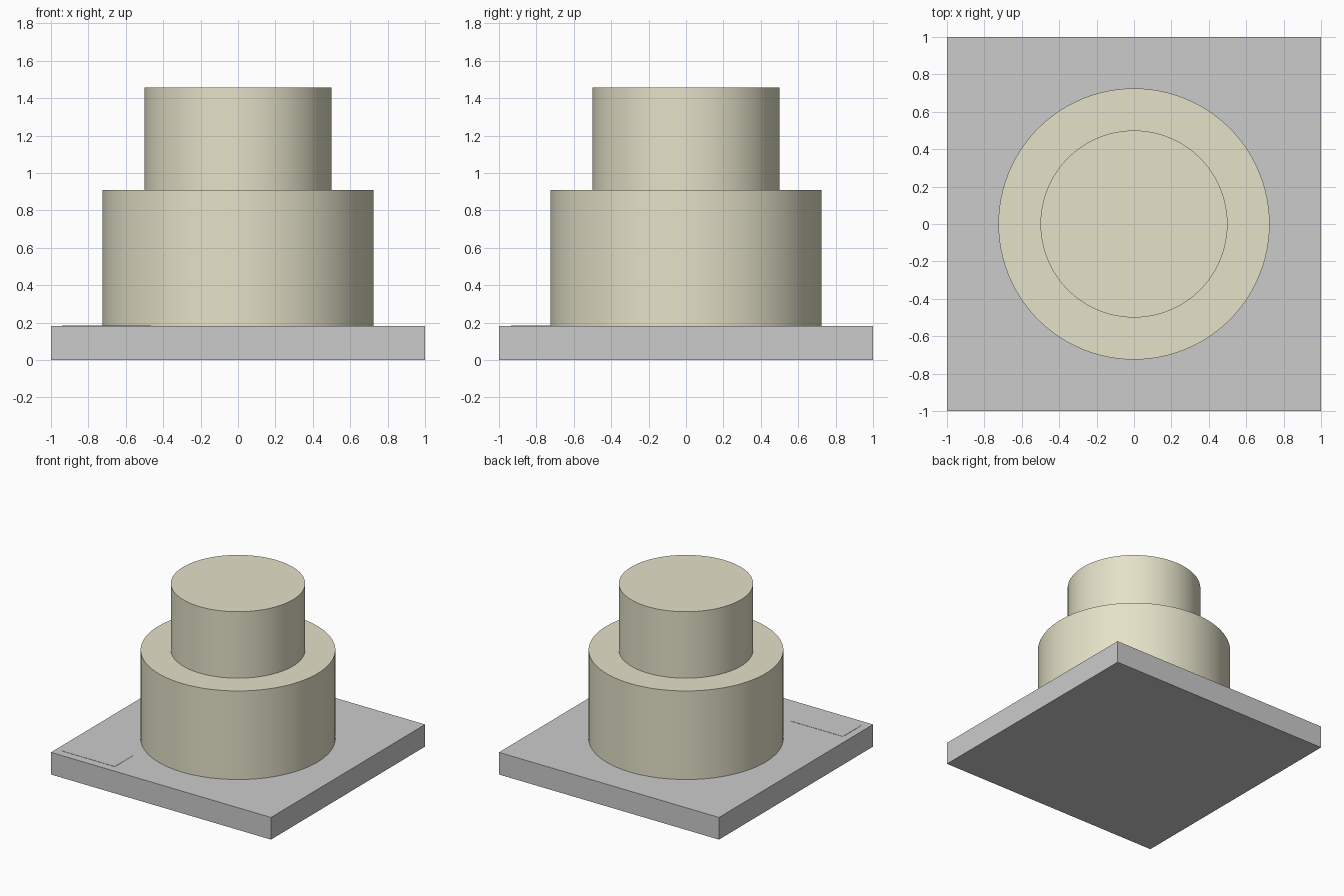
import bpy
import math

if "Cube" in bpy.data.objects:
    bpy.data.objects.remove(bpy.data.objects["Cube"])

icing = bpy.data.materials.new("icing")
icing.diffuse_color = (0.78, 0.76, 0.58, 1)
icing.use_nodes = True
icing.node_tree.nodes["Principled BSDF"].inputs["Base Color"].default_value = icing.diffuse_color


def box(name, x0, x1, y0, y1, z0, z1):
    bpy.ops.mesh.primitive_cube_add(
        size=1, location=((x0 + x1) / 2, (y0 + y1) / 2, (z0 + z1) / 2))
    ob = bpy.context.object
    ob.name = name
    ob.scale = (x1 - x0, y1 - y0, z1 - z0)
    bpy.ops.object.transform_apply(location=False, rotation=False, scale=True)
    return ob


def tier(name, radius, z0, z1):
    bpy.ops.mesh.primitive_cylinder_add(
        vertices=96, radius=radius, depth=z1 - z0, location=(0, 0, (z0 + z1) / 2))
    ob = bpy.context.object
    ob.name = name
    ob.data.materials.append(icing)
    bpy.ops.object.shade_smooth_by_angle(angle=math.radians(30))
    return ob


# Square cake board
board_top = 0.182
box("cake_board", -1, 1, -1, 1, 0, board_top)

# Two stacked round tiers
tier("bottom_tier", 0.725, board_top, 0.91)
tier("top_tier", 0.5, 0.91, 1.456)

# Blank label lying on the front left corner of the board
box("label_plate", -0.94, -0.465, -0.935, -0.695, board_top, board_top + 0.002)
